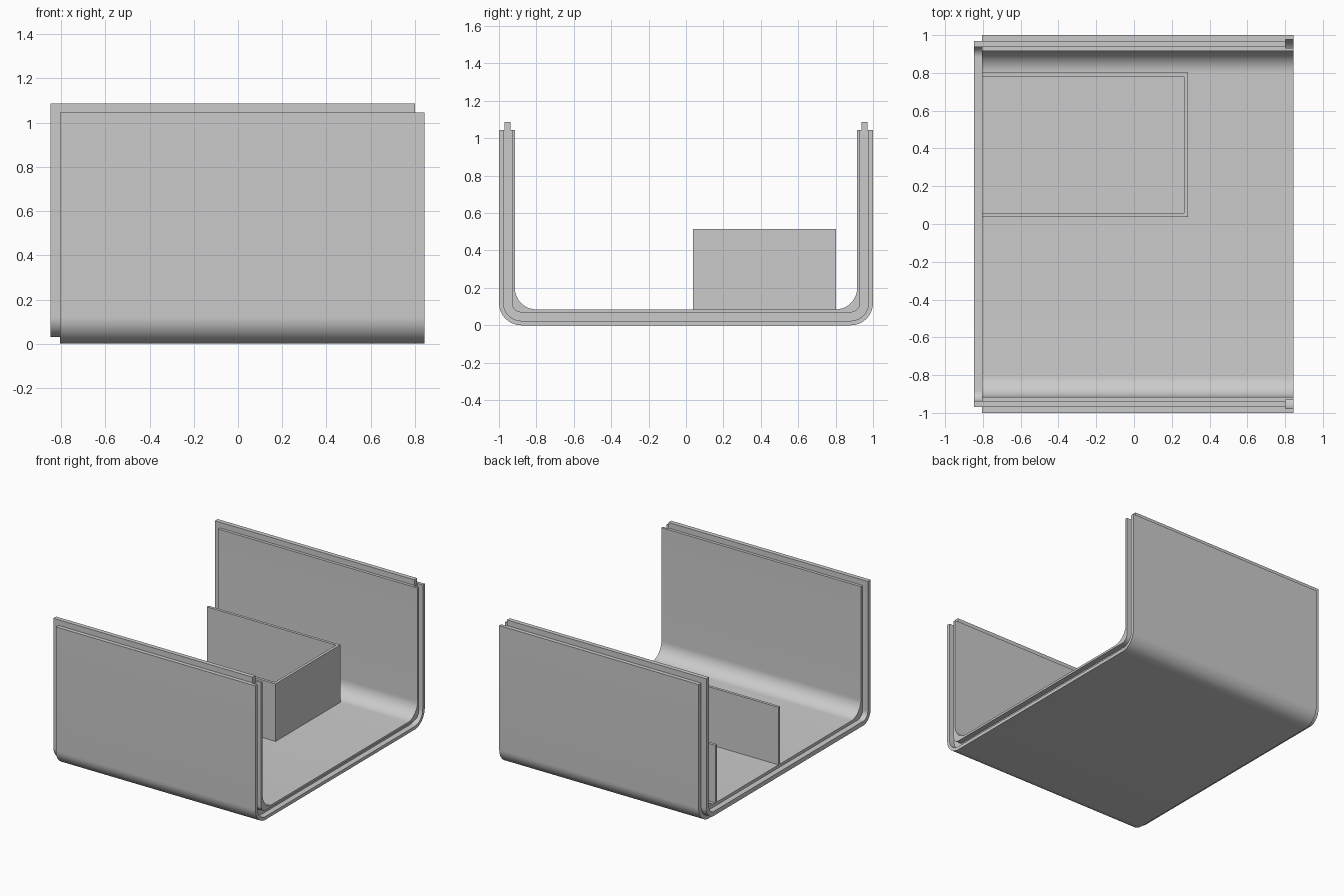
import bpy
import bmesh
from math import sin, cos, pi

cube = bpy.data.objects.get("Cube")
if cube:
    bpy.data.objects.remove(cube, do_unlink=True)

GREY = (0.6, 0.6, 0.6, 1.0)
grey = bpy.data.materials.new("light grey")
grey.use_nodes = True
grey.diffuse_color = GREY
grey.node_tree.nodes["Principled BSDF"].inputs["Base Color"].default_value = GREY

LEFT, RIGHT = -0.805, 0.844      # ends of the main channel
STEP = 0.042                     # tongue and groove depth
WALL_TOP = 1.045
CORNER = 0.12                    # outer bend radius


def u_path(offset, radius, top, steps=14):
    """Half-open U line in (y, z), set in from the outer skin by offset."""
    side = 1 - offset
    cy, cz = side - radius, offset + radius
    arc = [(cy + radius * cos(a), cz - radius * sin(a))
           for a in (pi / 2 * i / steps for i in range(steps + 1))]
    half = [(side, top)] + arc
    return half + [(-y, z) for y, z in reversed(half)]


def extrude(name, outline, axis, start, end):
    """Solid from a closed outline, along x (y, z points) or z (x, y points)."""
    bm = bmesh.new()
    place = (lambda p: (start, *p)) if axis == "x" else (lambda p: (*p, start))
    face = bm.faces.new([bm.verts.new(place(p)) for p in outline])
    moved = bmesh.ops.extrude_face_region(bm, geom=[face])["geom"]
    shift = (end - start, 0, 0) if axis == "x" else (0, 0, end - start)
    bmesh.ops.translate(bm, vec=shift,
                        verts=[v for v in moved if isinstance(v, bmesh.types.BMVert)])
    bmesh.ops.recalc_face_normals(bm, faces=bm.faces)
    mesh = bpy.data.meshes.new(name)
    bm.to_mesh(mesh)
    bm.free()
    mesh.materials.append(grey)
    obj = bpy.data.objects.new(name, mesh)
    bpy.context.collection.objects.link(obj)
    return obj


def u_channel(name, outer, inner, r_out, r_in, top, start, end):
    outline = u_path(outer, r_out, top) + u_path(inner, r_in, top)[::-1]
    return extrude(name, outline, "x", start, end)


def smooth(obj):
    bpy.ops.object.select_all(action="DESELECT")
    obj.select_set(True)
    bpy.context.view_layer.objects.active = obj
    bpy.ops.object.shade_smooth_by_angle(angle=pi / 6)


# Main channel with rounded bends
channel = u_channel("channel", 0, 0.085, CORNER, 0.115, WALL_TOP, LEFT, RIGHT)

# Groove cut into the open end
cutter = u_channel("groove_cutter", 0.024, 0.069, CORNER - 0.024, CORNER - 0.069,
                   WALL_TOP + 0.1, RIGHT - STEP, RIGHT + 0.1)
cutter.hide_render = True
cut = channel.modifiers.new("groove", "BOOLEAN")
cut.operation = "DIFFERENCE"
cut.solver = "EXACT"
cut.object = cutter
bpy.context.view_layer.objects.active = channel
bpy.ops.object.modifier_apply(modifier=cut.name)
bpy.data.objects.remove(cutter, do_unlink=True)
smooth(channel)

# Tongue standing out along the top edges and the other end
tongue = u_channel("tongue", 0.03, 0.063, CORNER - 0.03, CORNER - 0.063,
                   WALL_TOP + STEP, LEFT - STEP, RIGHT - STEP - 0.001)
smooth(tongue)

# Three-sided compartment, open at the top and at the tongue end
x1, y0, y1, t = 0.285, 0.037, 0.802, 0.021
extrude("compartment_walls",
        [(LEFT, y0), (x1, y0), (x1, y1), (LEFT, y1),
         (LEFT, y1 - t), (x1 - t, y1 - t), (x1 - t, y0 + t), (LEFT, y0 + t)],
        "z", 0.085, 0.515)
